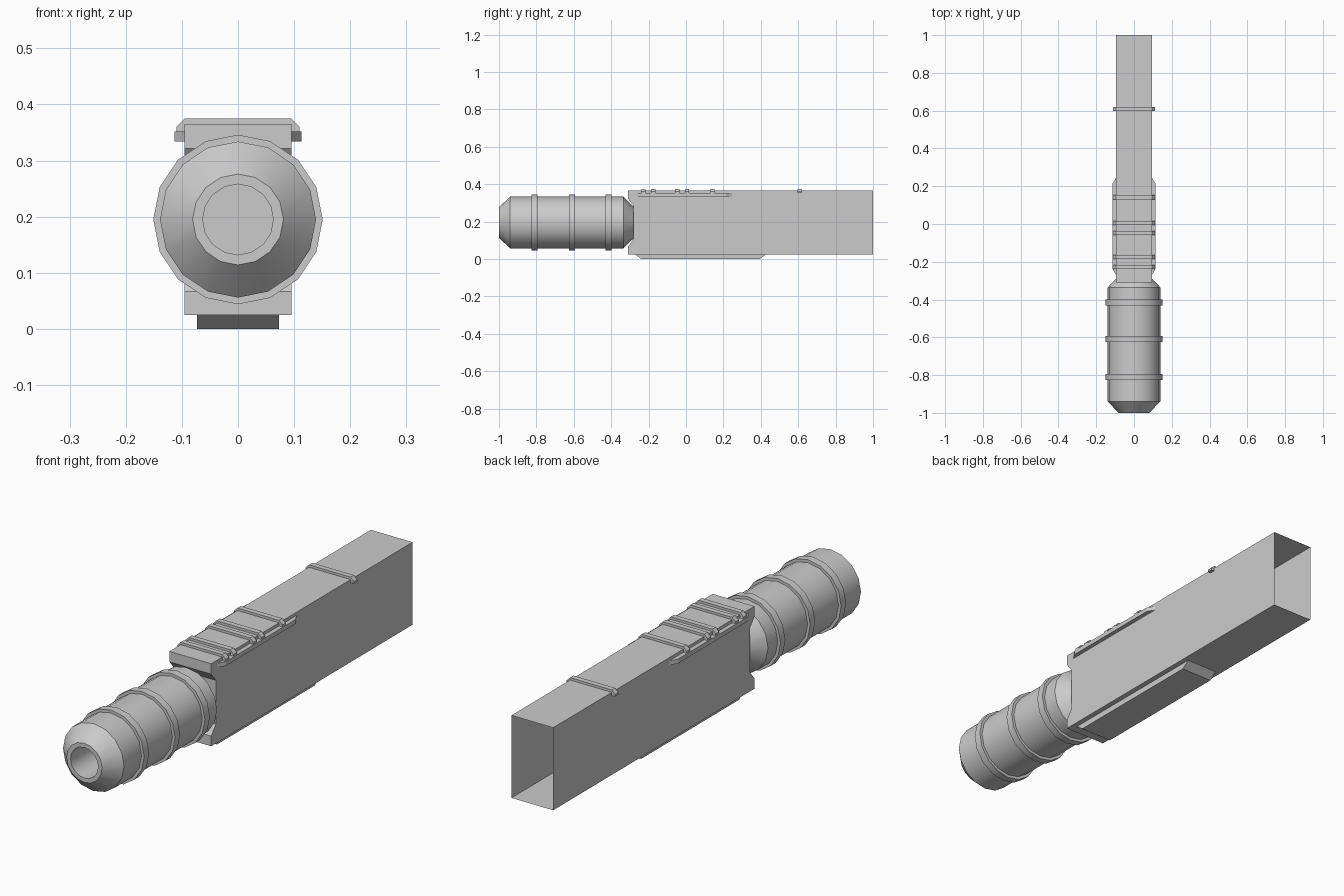
import bpy, bmesh
from math import cos, sin, pi, radians

if "Cube" in bpy.data.objects:
    bpy.data.objects.remove(bpy.data.objects["Cube"])

SIDES, AXIS_Z = 16, 0.195


def finish(name, bm, smooth=False):
    me = bpy.data.meshes.new(name)
    bm.to_mesh(me)
    bm.free()
    ob = bpy.data.objects.new(name, me)
    bpy.context.collection.objects.link(ob)
    if smooth:
        bpy.ops.object.select_all(action='DESELECT')
        bpy.context.view_layer.objects.active = ob
        ob.select_set(True)
        bpy.ops.object.shade_smooth_by_angle(angle=radians(30))
    return ob


def prism(name, pts, a, b, place, open_back=False):
    """Extrude a 2D outline from a to b; place(u, v, w) maps to x, y, z."""
    bm = bmesh.new()
    lo = [bm.verts.new(place(u, v, a)) for u, v in pts]
    hi = [bm.verts.new(place(u, v, b)) for u, v in pts]
    bm.faces.new(lo)
    bm.faces.new(hi)
    for i in range(len(pts)):
        j = (i + 1) % len(pts)
        bm.faces.new((lo[i], lo[j], hi[j], hi[i]))
    bmesh.ops.recalc_face_normals(bm, faces=bm.faces)
    if open_back:
        bmesh.ops.delete(bm, geom=[f for f in bm.faces if f.normal.y > 0.9
                                   and f.calc_center_median().y > 0.9], context='FACES')
    return finish(name, bm)


def lathe(name, profile, closed=False):
    """Revolve (y, radius) points about the barrel axis."""
    bm = bmesh.new()
    rings = [[bm.verts.new((r * cos(2 * pi * k / SIDES), y, AXIS_Z + r * sin(2 * pi * k / SIDES)))
              for k in range(SIDES)] for y, r in profile]
    pairs = list(zip(rings, rings[1:]))
    if closed:
        pairs.append((rings[-1], rings[0]))
    else:
        bm.faces.new(rings[0])
        bm.faces.new(rings[-1])
    for p, q in pairs:
        for k in range(SIDES):
            m = (k + 1) % SIDES
            bm.faces.new((p[k], p[m], q[m], q[k]))
    bmesh.ops.recalc_face_normals(bm, faces=bm.faces)
    return finish(name, bm, True)


def along_x(u, v, w): return (w, u, v)
def along_y(u, v, w): return (u, w, v)
def along_z(u, v, w): return (u, v, w)


# Rectangular housing, notched at the front and open at the back
prism("housing", [(-0.31, 0.025), (1, 0.025), (1, 0.365), (-0.31, 0.365), (-0.31, 0.322),
                  (-0.28, 0.285), (-0.28, 0.105), (-0.31, 0.067)],
      -0.095, 0.095, along_x, open_back=True)

# Bevelled tube with a deep front bore
lathe("tube", [(-0.70, 0.063), (-1.0, 0.063), (-1.0, 0.081), (-0.94, 0.139),
               (-0.335, 0.139), (-0.28, 0.085)])

# Raised bands around the tube
for i, y in enumerate((-0.81, -0.609, -0.415)):
    lathe(f"tube_band_{i + 1}", [(y - 0.016, 0.136), (y - 0.016, 0.151),
                                 (y + 0.016, 0.151), (y + 0.016, 0.136)], closed=True)

# Side rails with slanted ends
for name, s in (("left_rail", -1), ("right_rail", 1)):
    prism(name, [(s * 0.09, -0.27), (s * 0.095, -0.27), (s * 0.113, -0.24),
                 (s * 0.113, 0.215), (s * 0.095, 0.245), (s * 0.09, 0.245)],
          0.334, 0.352, along_z)

# Cross ribs on the top, overhanging both sides
for i, y in enumerate((-0.227, -0.175, -0.047, 0.006, 0.142, 0.608)):
    prism(f"top_rib_{i + 1}", [(-0.11, 0.352), (0.11, 0.352), (0.11, 0.36), (0.095, 0.375),
                               (-0.095, 0.375), (-0.11, 0.36)], y - 0.011, y + 0.011, along_y)

# Bottom skid with slanted ends
prism("bottom_skid", [(-0.275, 0.026), (-0.24, 0), (0.395, 0), (0.43, 0.026)],
      -0.073, 0.073, along_x)
